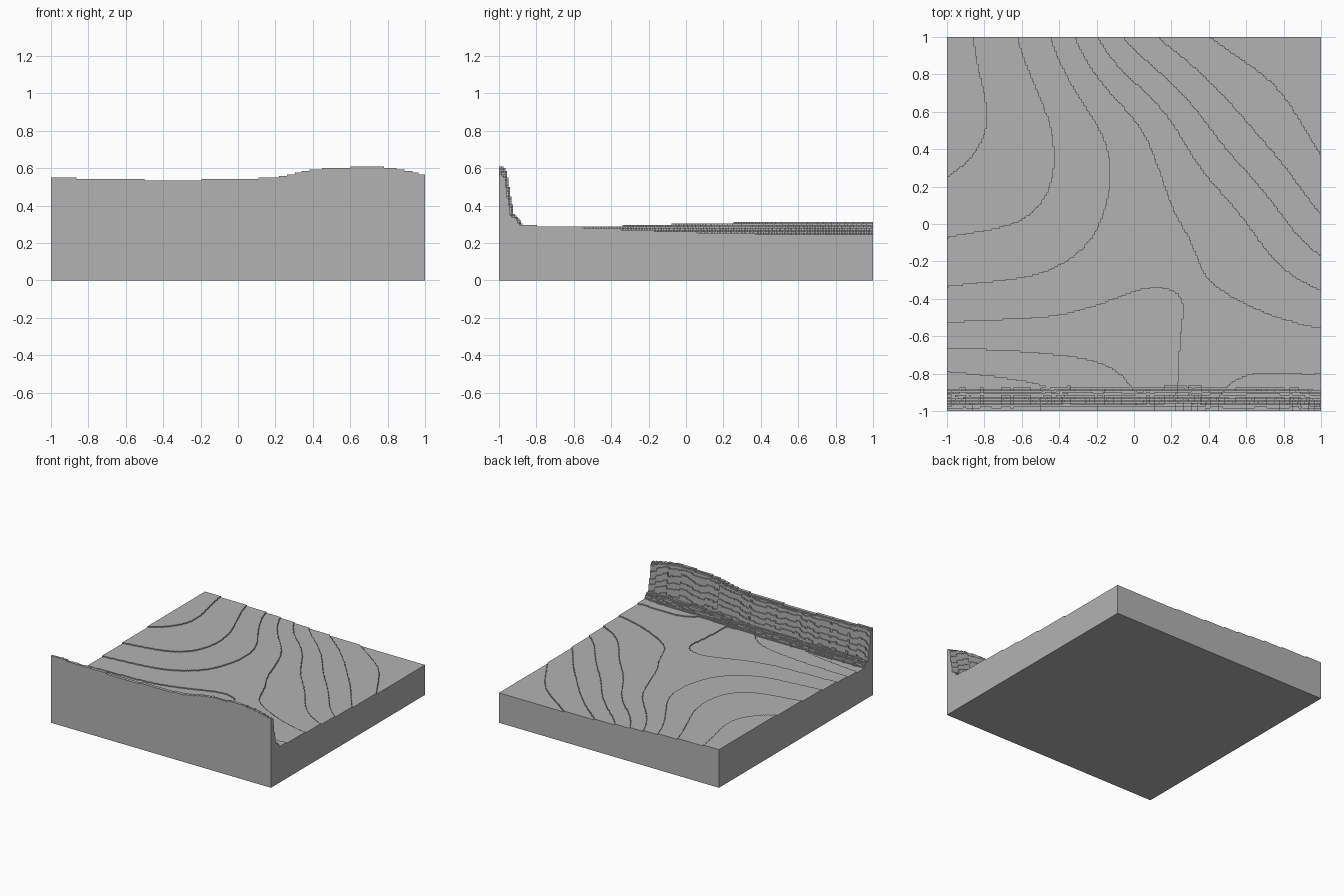
import bpy, bmesh, math, random
from itertools import groupby

cube = bpy.data.objects.get("Cube")
if cube:
    bpy.data.objects.remove(cube, do_unlink=True)

random.seed(4)
CELLS = 236
STEP = 2 / CELLS      # cubic cell size, used both across and upward
LOWEST = 29           # lowest ground layer

# Ground layers above the lowest, front row to back row, x = -1 to 1
GROUND = [
    [1.3, 2.2, 3.8, 6.3, 6.8],
    [5.15, 5.0, 4.75, 5.2, 4.75],
    [7.25, 6.8, 5.5, 4.4, 2.2],
    [8.5, 7.2, 5.2, 2.6, 0.7],
    [8.6, 6.35, 2.65, 0.75, 0.3],
]
# Height of the cliff crest, x = -1 to 1 in even steps
CREST = [.55, .545, .54, .537, .538, .545, .552, .592, .606, .604, .565]
# Cliff section: distance behind the front face, share of the cliff height
SECTION = [(0, 1), (.03, .98), (.04, .88), (.052, .6), (.066, .36),
           (.074, .18), (.1, .13), (.118, .03), (.13, 0)]


def spline(values, t):
    """Smooth curve through evenly spaced values, t from 0 to 1."""
    t *= len(values) - 1
    i = min(int(t), len(values) - 2)
    f = t - i
    b, c = values[i], values[i + 1]
    a = values[i - 1] if i else 2 * b - c
    d = values[i + 2] if i + 2 < len(values) else 2 * c - b
    return b + f / 2 * (c - a + f * (2*a - 5*b + 4*c - d + f * (3*(b - c) + d - a)))


def section_share(d):
    for (d0, s0), (d1, s1) in zip(SECTION, SECTION[1:]):
        if d0 <= d < d1:
            return s0 + (s1 - s0) * (d - d0) / (d1 - d0)
    return 0


# Ragged rock outline: slow waves plus small broken ledges
ledges = []
while len(ledges) < CELLS:
    ledges += [random.uniform(-.003, .003)] * random.randint(2, 9)


def layer(i, j):
    """Number of cell layers in the column at cell i, j."""
    u, v = (i + .5) / CELLS, (j + .5) / CELLS
    ground = LOWEST + math.floor(max(0, spline([spline(r, u) for r in GROUND], v)))
    depth = 2 * v
    if depth > .16:
        return ground
    bulge = .012 * math.sin(math.pi * u) + .003 * math.sin(23 * u) - .006
    d = depth - (bulge + ledges[i]) * min(1, depth / .05)
    crest = round(spline(CREST, u) / STEP)
    return ground + round((crest - ground) * section_share(d))


heights = [[layer(i, j) for i in range(CELLS)] for j in range(CELLS)]


def height(i, j):
    inside = 0 <= i < CELLS and 0 <= j < CELLS
    return heights[j][i] if inside else 0


def runs(keys):
    """Start, end and value of each stretch of equal values."""
    start = 0
    for key, group in groupby(keys):
        end = start + len(list(group))
        yield start, end, key
        start = end


bm = bmesh.new()


def face(*corners):
    bm.faces.new([bm.verts.new((x * STEP - 1, y * STEP - 1, z * STEP))
                  for x, y, z in corners])


# Terrace tops, one strip per stretch of equal height
for j in range(CELLS):
    for a, b, h in runs(heights[j]):
        face((a, j, h), (b, j, h), (b, j + 1, h), (a, j + 1, h))

# Risers between neighbouring columns, and the outer walls
for k in range(CELLS + 1):
    for a, b, (p, q) in runs([(height(i, k - 1), height(i, k)) for i in range(CELLS)]):
        if p != q:
            face((a, k, p), (b, k, p), (b, k, q), (a, k, q))
    for a, b, (p, q) in runs([(height(k - 1, j), height(k, j)) for j in range(CELLS)]):
        if p != q:
            face((k, a, q), (k, b, q), (k, b, p), (k, a, p))

# Flat underside
face((0, 0, 0), (0, CELLS, 0), (CELLS, CELLS, 0), (CELLS, 0, 0))
bmesh.ops.remove_doubles(bm, verts=bm.verts, dist=STEP / 100)

mesh = bpy.data.meshes.new("terraced_terrain")
bm.to_mesh(mesh)
bm.free()
terrain = bpy.data.objects.new("terraced_terrain", mesh)
bpy.context.collection.objects.link(terrain)

stone = bpy.data.materials.new("stone_grey")
stone.use_nodes = True
stone.diffuse_color = (.45, .45, .45, 1)
stone.node_tree.nodes["Principled BSDF"].inputs["Base Color"].default_value = (.45, .45, .45, 1)
mesh.materials.append(stone)
